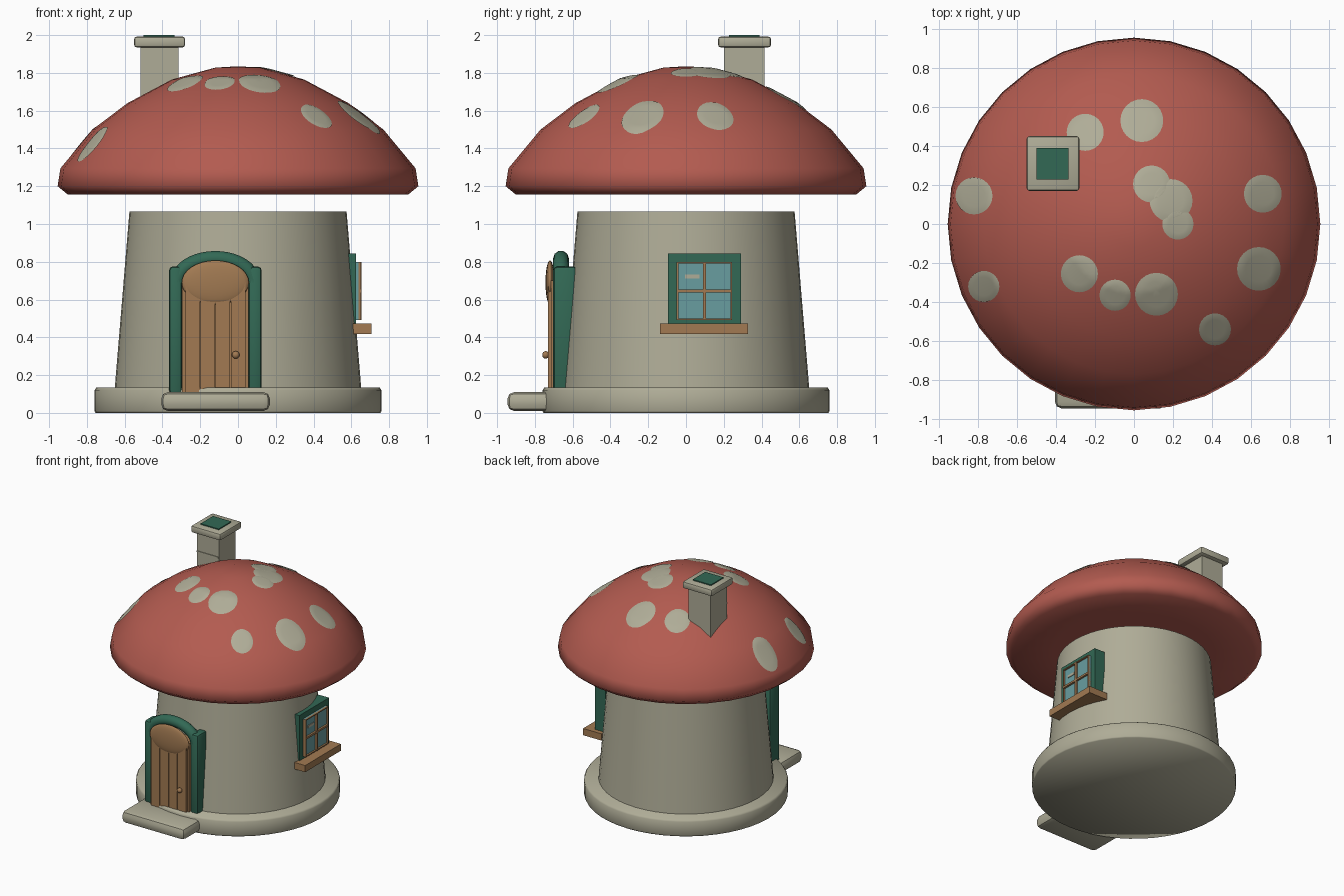
import bpy, bmesh, math
from mathutils import Vector

if "Cube" in bpy.data.objects:
    bpy.data.objects.remove(bpy.data.objects["Cube"])


def material(name, rgb):
    m = bpy.data.materials.new(name)
    m.use_nodes = True
    m.diffuse_color = (*rgb, 1)
    m.node_tree.nodes["Principled BSDF"].inputs["Base Color"].default_value = (*rgb, 1)
    return m


RED = material("cap red", (0.45, 0.105, 0.08))
CREAM = material("cream plaster", (0.43, 0.415, 0.31))
GREEN = material("trim green", (0.032, 0.14, 0.09))
WOOD = material("warm wood", (0.36, 0.195, 0.085))
GLASS = material("window glass", (0.14, 0.34, 0.35))


def finish(name, bm, mat, smooth=None):
    bmesh.ops.recalc_face_normals(bm, faces=bm.faces)
    mesh = bpy.data.meshes.new(name)
    bm.to_mesh(mesh)
    bm.free()
    mesh.materials.append(mat)
    ob = bpy.data.objects.new(name, mesh)
    bpy.context.collection.objects.link(ob)
    if smooth is not None:
        bpy.ops.object.select_all(action='DESELECT')
        ob.select_set(True)
        bpy.context.view_layer.objects.active = ob
        if smooth >= 180:
            bpy.ops.object.shade_smooth()
        else:
            bpy.ops.object.shade_smooth_by_angle(angle=math.radians(smooth))
    return ob


def box(name, mat, x, y, z, bevel=0, segments=2):
    """Box from (min, max) ranges on each axis."""
    bm = bmesh.new()
    bmesh.ops.create_cube(bm, size=1)
    for v in bm.verts:
        v.co = [sum(r) / 2 + c * (r[1] - r[0]) for c, r in zip(v.co, (x, y, z))]
    if bevel:
        bmesh.ops.bevel(bm, geom=bm.edges[:], offset=bevel, segments=segments,
                        profile=0.5, affect='EDGES')
    return finish(name, bm, mat, 40 if bevel else None)


def lathe(name, mat, profile, smooth, steps=32):
    bm = bmesh.new()
    verts = [bm.verts.new((r, 0, z)) for r, z in profile]
    edges = [bm.edges.new(pair) for pair in zip(verts, verts[1:])]
    bmesh.ops.spin(bm, geom=verts + edges, cent=(0, 0, 0), axis=(0, 0, 1),
                   angle=math.tau, steps=steps)
    bmesh.ops.remove_doubles(bm, verts=bm.verts, dist=0.0005)
    return finish(name, bm, mat, smooth)


def ellipsoid(name, mat, centre, radii):
    bm = bmesh.new()
    bmesh.ops.create_uvsphere(bm, u_segments=24, v_segments=16, radius=1)
    for v in bm.verts:
        v.co = Vector(centre) + Vector([c * r for c, r in zip(v.co, radii)])
    return finish(name, bm, mat, 180)


# Base, wall and cap
lathe("base", CREAM, [(0, 0), (0.755, 0), (0.76, 0.01), (0.76, 0.12),
                      (0.75, 0.135), (0, 0.135)], 180, 48)
lathe("wall", CREAM, [(0, 0.1), (0.655, 0.1), (0.575, 1.065), (0, 1.065)], 40, 48)

CAP = [(0, 1.835), (0.12, 1.828), (0.35, 1.765), (0.585, 1.64), (0.77, 1.5),
       (0.94, 1.295), (0.955, 1.2), (0.9, 1.155)]
lathe("cap", RED, CAP + [(0.6, 1.155), (0, 1.155)], 180)


def cap_height(r):
    for (r0, z0), (r1, z1) in zip(CAP, CAP[1:]):
        if r <= r1:
            return z0 + (z1 - z0) * (r - r0) / (r1 - r0)
    return CAP[-2][1]


# Spots draped over the cap: x, y, radius
SPOTS = [(-0.25, 0.47, 0.095), (0.04, 0.53, 0.11), (0.09, 0.205, 0.095),
         (0.19, 0.12, 0.11), (0.225, 0, 0.08), (0.66, 0.155, 0.097),
         (0.64, -0.23, 0.112), (0.415, -0.54, 0.082), (0.115, -0.36, 0.11),
         (-0.097, -0.365, 0.08), (-0.28, -0.255, 0.095), (-0.82, 0.144, 0.095),
         (-0.77, -0.32, 0.08)]
for i, (sx, sy, radius) in enumerate(SPOTS):
    bm = bmesh.new()
    sides, rings = 24, 5
    loops = []
    for k in range(1, rings + 1):
        loop = []
        for s in range(sides):
            a = math.tau * s / sides
            px = sx + radius * k / rings * math.cos(a)
            py = sy + radius * k / rings * math.sin(a)
            lift = 0.007 if k < rings else 0.003
            loop.append(bm.verts.new((px, py, cap_height(math.hypot(px, py)) + lift)))
        loops.append(loop)
    bm.faces.new(loops[0])
    for a, b in zip(loops, loops[1:]):
        for s in range(sides):
            t = (s + 1) % sides
            bm.faces.new((a[s], b[s], b[t], a[t]))
    spot = finish(f"cap_spot_{i + 1}", bm, CREAM, 180)
    if spot.data.polygons[0].normal.z < 0:
        spot.data.flip_normals()

# Chimney
box("chimney_shaft", CREAM, (-0.515, -0.315), (0.2, 0.415), (1.5, 1.94))
box("chimney_seam", CREAM, (-0.513, -0.317), (0.195, 0.21), (1.775, 1.785))
box("chimney_cap", CREAM, (-0.55, -0.28), (0.17, 0.45), (1.935, 1.992), 0.014)
box("chimney_opening", GREEN, (-0.5, -0.335), (0.228, 0.39), (1.98, 2.0))

# Door: slab, planks, rounded top panel, knob
DX = -0.12
box("door_slab", WOOD, (DX - 0.176, DX + 0.176), (-0.715, -0.55), (0.1, 0.7))
plank = 0.322 / 4
for i in range(4):
    left = DX - 0.161 + i * plank
    box(f"door_plank_{i + 1}", WOOD, (left + 0.002, left + plank - 0.002),
        (-0.731, -0.71), (0.105, 0.69))
ellipsoid("door_top_panel", WOOD, (DX, -0.72, 0.69), (0.178, 0.024, 0.117))
ellipsoid("door_knob", WOOD, (-0.012, -0.743, 0.307), (0.02, 0.018, 0.02))

# Door frame: posts and arch
for side, name in ((-1, "right"), (1, "left")):
    cx = DX + side * 0.21
    box(f"door_post_{name}", GREEN, (cx - 0.035, cx + 0.035), (-0.703, -0.575),
        (0.1, 0.775), 0.02)
curve = bpy.data.curves.new("door_arch", 'CURVE')
curve.dimensions = '3D'
curve.bevel_depth = 0.042
curve.bevel_resolution = 3
curve.use_fill_caps = True
arc = curve.splines.new('POLY')
arc.points.add(20)
for i, p in enumerate(arc.points):
    a = math.pi * i / 20
    p.co = (DX - 0.2 * math.cos(a), -0.662, 0.69 + 0.127 * math.sin(a), 1)
curve.materials.append(GREEN)
arch = bpy.data.objects.new("door_arch", curve)
bpy.context.collection.objects.link(arch)

# Front step
box("front_step", CREAM, (-0.406, 0.169), (-0.945, -0.6), (0.01, 0.11), 0.035)

# Window: frame bars, pane, muntins, glint and sill
Y0, Y1, Z0, Z1 = -0.095, 0.29, 0.465, 0.845
W = 0.046


def window_bars(prefix, mat, x, y, z, w):
    box(prefix + "_bottom", mat, x, y, (z[0], z[0] + w))
    box(prefix + "_top", mat, x, y, (z[1] - w, z[1]))
    box(prefix + "_front_side", mat, x, (y[0], y[0] + w), (z[0] + w, z[1] - w))
    box(prefix + "_back_side", mat, x, (y[1] - w, y[1]), (z[0] + w, z[1] - w))


window_bars("window_frame", GREEN, (0.53, 0.625), (Y0, Y1), (Z0, Z1), W)
pane_y, pane_z = (Y0 + W, Y1 - W), (Z0 + W - 0.02, Z1 - W)
box("window_pane", GLASS, (0.56, 0.638), pane_y, pane_z)
window_bars("window_sash", WOOD, (0.6, 0.652), pane_y, pane_z, 0.008)
cy, cz = sum(pane_y) / 2, sum(pane_z) / 2
box("window_upright", WOOD, (0.63, 0.655), (cy - 0.008, cy + 0.008), pane_z)
box("window_crossbar", WOOD, (0.63, 0.654), pane_y, (cz - 0.008, cz + 0.008))
box("window_glint", CREAM, (0.635, 0.643), (-0.005, 0.072), (0.712, 0.732))
box("window_sill", WOOD, (0.54, 0.707), (-0.137, 0.328), (0.417, 0.472))
